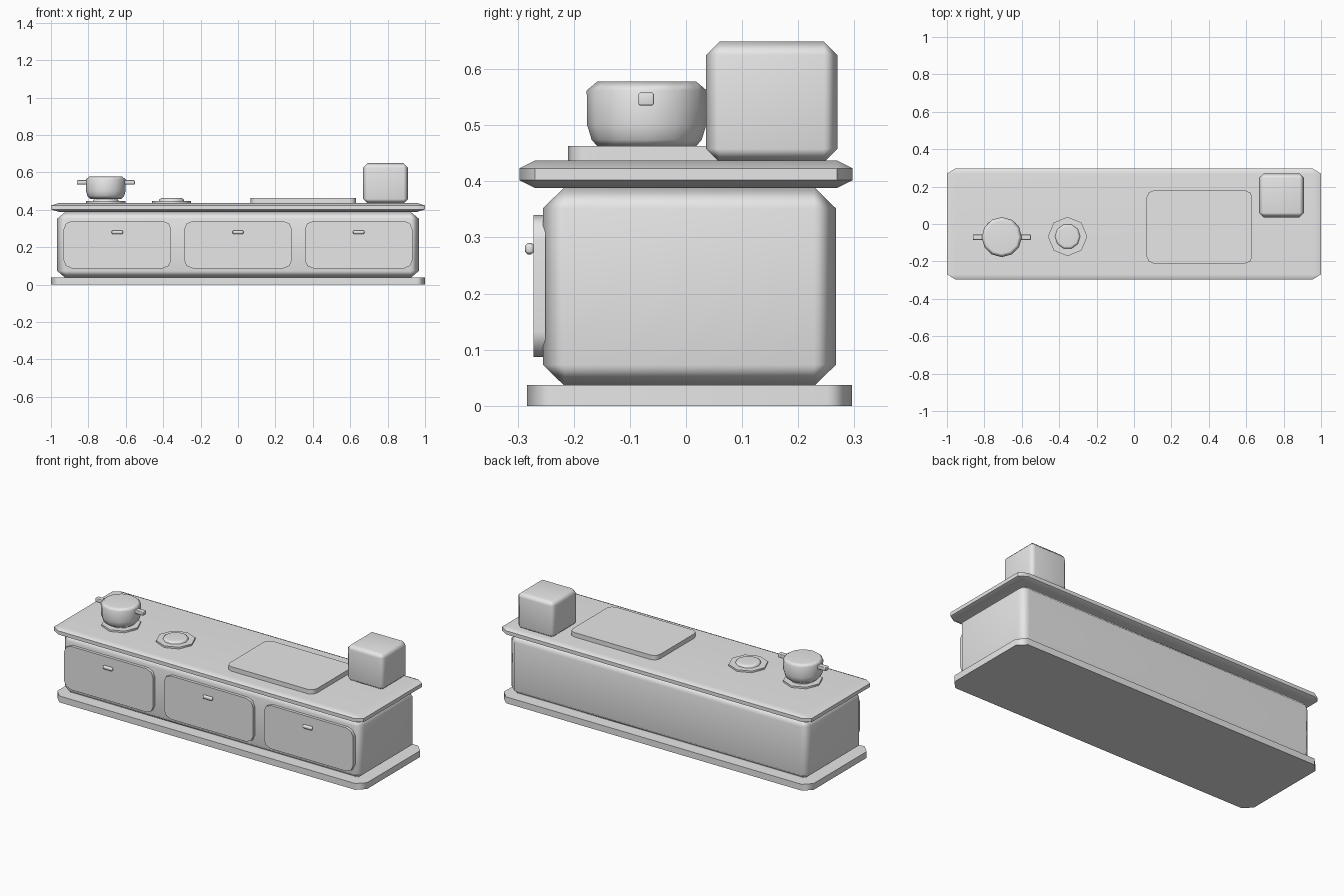
import bpy, bmesh, math
from mathutils import Matrix, Vector

if "Cube" in bpy.data.objects:
    bpy.data.objects.remove(bpy.data.objects["Cube"])

grey = bpy.data.materials.new("light_grey")
grey.diffuse_color = (0.8, 0.8, 0.8, 1)
grey.use_nodes = True
grey.node_tree.nodes["Principled BSDF"].inputs["Base Color"].default_value = grey.diffuse_color


def finish(name, bm, angle=50):
    bmesh.ops.recalc_face_normals(bm, faces=bm.faces)
    me = bpy.data.meshes.new(name)
    bm.to_mesh(me)
    bm.free()
    me.materials.append(grey)
    for p in me.polygons:
        p.use_smooth = True
    me.set_sharp_from_angle(angle=math.radians(angle))
    ob = bpy.data.objects.new(name, me)
    bpy.context.collection.objects.link(ob)
    wn = ob.modifiers.new("weighted_normals", 'WEIGHTED_NORMAL')
    wn.keep_sharp = True
    return ob


def chamfer_box(name, lo, hi, cut):
    """Box with every edge chamfered; cut gives the chamfer along each axis."""
    bm = bmesh.new()
    bmesh.ops.create_cube(bm, size=2)
    bmesh.ops.bevel(bm, geom=bm.edges[:], offset=0.2, segments=1, affect='EDGES')
    for v in bm.verts:
        for i in range(3):
            side = 1 if v.co[i] > 0 else -1
            inset = 0 if abs(v.co[i]) > 0.95 else cut[i]
            v.co[i] = (lo[i] + hi[i]) / 2 + side * ((hi[i] - lo[i]) / 2 - inset)
    return finish(name, bm)


def plate(name, lo, hi, axis, radius, segments):
    """Flat plate with only the four corner edges along the axis rounded."""
    bm = bmesh.new()
    lo, hi = Vector(lo), Vector(hi)
    bmesh.ops.create_cube(bm, size=1, matrix=Matrix.Translation((lo + hi) / 2)
                          @ Matrix.Diagonal((*(hi - lo), 1)))
    edges = [e for e in bm.edges
             if abs((e.verts[0].co - e.verts[1].co).normalized()[axis]) > 0.9]
    bmesh.ops.bevel(bm, geom=edges, offset=radius, segments=segments,
                    profile=0.5, affect='EDGES')
    return finish(name, bm)


def turned(name, x, y, profile, sides):
    """Closed solid turned round z from (radius, height) points."""
    bm = bmesh.new()
    rings = [[bm.verts.new((x + r * math.cos(math.tau * i / sides),
                            y + r * math.sin(math.tau * i / sides), z))
              for i in range(sides)] for r, z in profile]
    for a, b in zip(rings, rings[1:]):
        for i in range(sides):
            j = (i + 1) % sides
            bm.faces.new((a[i], a[j], b[j], b[i]))
    bm.faces.new(rings[0][::-1])
    bm.faces.new(rings[-1])
    return finish(name, bm)


# Cabinet
plate("plinth", (-1, -0.283, 0), (1, 0.296, 0.037), 2, 0.045, 1)
chamfer_box("cabinet_body", (-0.967, -0.255, 0.035), (0.967, 0.267, 0.39),
            (0.045, 0.039, 0.038))
chamfer_box("countertop", (-1, -0.297, 0.388), (1, 0.297, 0.437),
            (0.045, 0.028, 0.014))

# Doors and pulls
for i, x in enumerate((-0.645, 0, 0.645)):
    plate(f"door_{i + 1}", (x - 0.288, -0.272, 0.087), (x + 0.288, -0.25, 0.34),
          1, 0.045, 2)
    chamfer_box(f"door_pull_{i + 1}", (x - 0.03, -0.287, 0.27),
                (x + 0.03, -0.27, 0.29), (0.004, 0.005, 0.005))

# Burners
for side, x in (("left", -0.707), ("right", -0.355)):
    turned(f"{side}_burner_plate", x, -0.067, [(0.105, 0.434), (0.105, 0.447)], 8)
    turned(f"{side}_burner_cap", x, -0.067,
           [(0.068, 0.445), (0.066, 0.455), (0.055, 0.462)], 10)

# Pot with two side handles
turned("pot", -0.707, -0.07, [(0.084, 0.458), (0.098, 0.474), (0.106, 0.50),
                              (0.107, 0.562), (0.088, 0.578)], 12)
for side, s in (("left", -1), ("right", 1)):
    xs = sorted((-0.707 + s * 0.095, -0.707 + s * 0.155))
    chamfer_box(f"pot_handle_{side}", (xs[0], -0.085, 0.535),
                (xs[1], -0.057, 0.558), (0.003, 0.003, 0.003))

# Chopping board and storage box
plate("chopping_board", (0.068, -0.21, 0.434), (0.632, 0.178, 0.463), 2, 0.035, 2)
chamfer_box("storage_box", (0.668, 0.036, 0.434), (0.91, 0.27, 0.649),
            (0.025, 0.024, 0.024))
